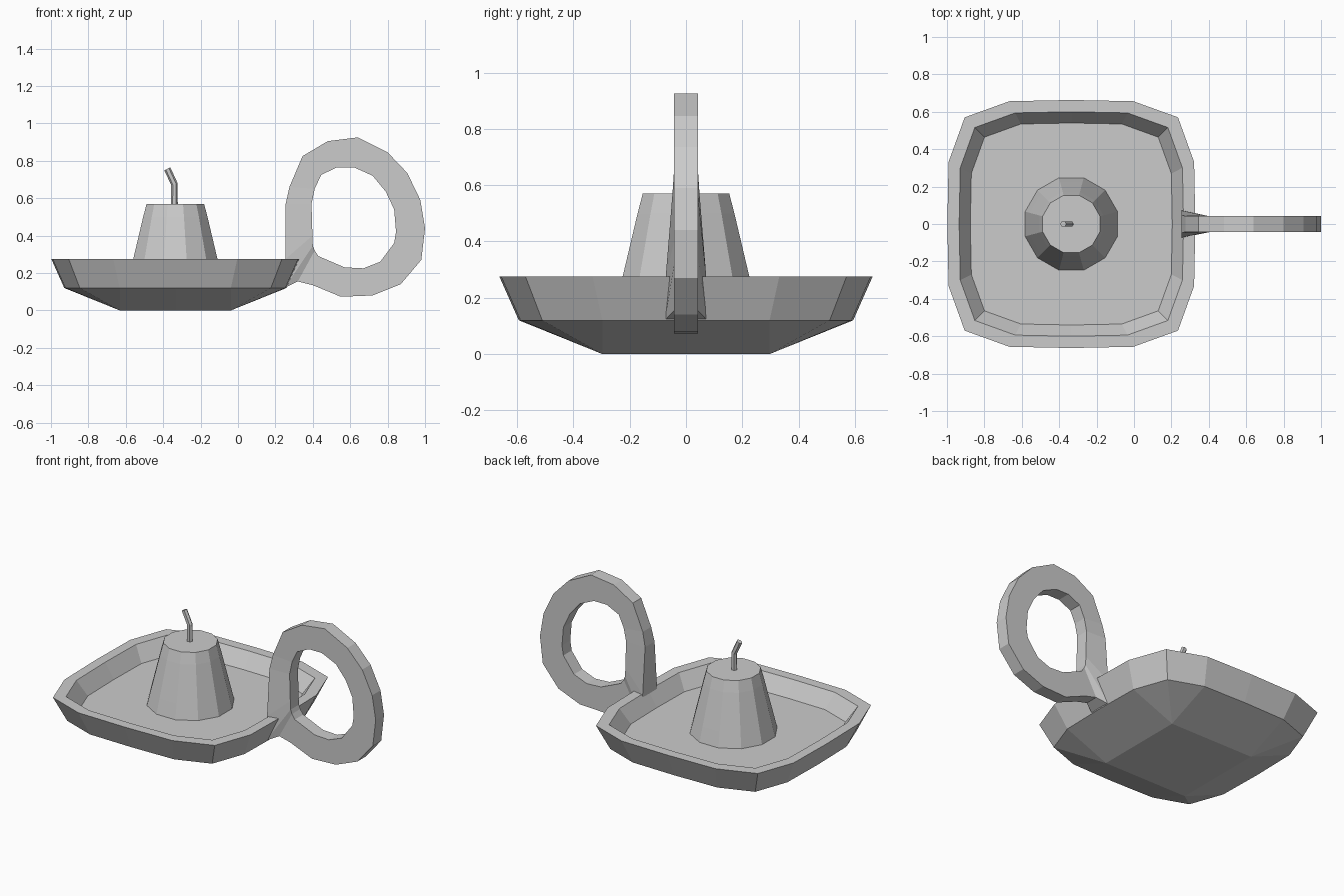
import bpy, bmesh
from math import sin, cos, pi
from mathutils import Vector

if "Cube" in bpy.data.objects:
    bpy.data.objects.remove(bpy.data.objects["Cube"])

CX = -0.335  # centre of dish and candle


def loft(name, rings, cap=True, closed=False):
    """Skin a list of equal-length rings of points into a flat-faced mesh."""
    bm = bmesh.new()
    vs = [[bm.verts.new(p) for p in r] for r in rings]
    n = len(rings[0])
    pairs = list(zip(vs, vs[1:])) + ([(vs[-1], vs[0])] if closed else [])
    for a, b in pairs:
        for i in range(n):
            j = (i + 1) % n
            bm.faces.new((a[i], a[j], b[j], b[i]))
    if cap and not closed:
        bm.faces.new(vs[0][::-1])
        bm.faces.new(vs[-1])
    bmesh.ops.remove_doubles(bm, verts=bm.verts, dist=0.0005)
    bmesh.ops.recalc_face_normals(bm, faces=bm.faces)
    me = bpy.data.meshes.new(name)
    bm.to_mesh(me)
    bm.free()
    ob = bpy.data.objects.new(name, me)
    bpy.context.collection.objects.link(ob)
    return ob


def four_way(quarter, r, z):
    """Repeat a quarter outline by 90 degree turns around the dish centre."""
    pts = []
    for k in range(4):
        for x, y in quarter:
            for _ in range(k):
                x, y = -y, x
            pts.append((CX + x * r, y * r, z))
    return pts


# dish: rounded square rim tapering to a square foot, hollow inside
rounded = [(1, 0), (0.99, 0.5), (0.86, 0.86), (0.5, 0.99)]
square = [(1, 0), (1, 1), (1, 1), (1, 1)]
loft("dish", [
    four_way(square, 0.297, 0),
    four_way(rounded, 0.594, 0.12),
    four_way(rounded, 0.663, 0.275),
    four_way(rounded, 0.60, 0.275),
    four_way(rounded, 0.54, 0.18),
])


# candle: stubby tapered twelve-sided stick
def circle(r, z, n=12):
    return [(CX + r * cos(2 * pi * (i + 0.5) / n), r * sin(2 * pi * (i + 0.5) / n), z)
            for i in range(n)]


loft("candle", [circle(0.257, 0.175), circle(0.233, 0.275),
                circle(0.178, 0.5), circle(0.159, 0.57)])

# wick: bent six-sided cord
wick = []
for x, z, tilt in ((-0.34, 0.55, 0), (-0.34, 0.675, 0.25), (-0.378, 0.757, 0.45)):
    wick.append([(x + 0.018 * cos(k * pi / 3) * cos(tilt), 0.016 * sin(k * pi / 3),
                  z + 0.018 * cos(k * pi / 3) * sin(tilt)) for k in range(6)])
loft("wick", wick)

# handle: flat upright loop, widened where it joins the dish
# outer x, outer z, inner x, inner z
loop = [
    (0.64, 0.925, 0.62, 0.765), (0.80, 0.845, 0.72, 0.72),
    (0.905, 0.735, 0.79, 0.635), (0.975, 0.59, 0.835, 0.54),
    (1.0, 0.44, 0.845, 0.42), (0.98, 0.27, 0.835, 0.36),
    (0.87, 0.14, 0.76, 0.26), (0.72, 0.08, 0.67, 0.225),
    (0.55, 0.073, 0.57, 0.23), (0.40, 0.135, 0.43, 0.29),
    (0.32, 0.155, 0.41, 0.32), (0.25, 0.12, 0.40, 0.345),
    (0.255, 0.275, 0.398, 0.40), (0.255, 0.57, 0.393, 0.57),
    (0.275, 0.66, 0.41, 0.65), (0.345, 0.825, 0.445, 0.725),
    (0.48, 0.905, 0.53, 0.765),
]
flare = {11: 0.075, 12: 0.072, 13: 0.048}
sections = []
for i, (ox, oz, ix, iz) in enumerate(loop):
    w, v = flare.get(i, 0.042), 0.042
    sections.append([(ox, -w, oz), (ox, w, oz), (ix, v, iz), (ix, -v, iz)])
loft("handle", sections, closed=True)
